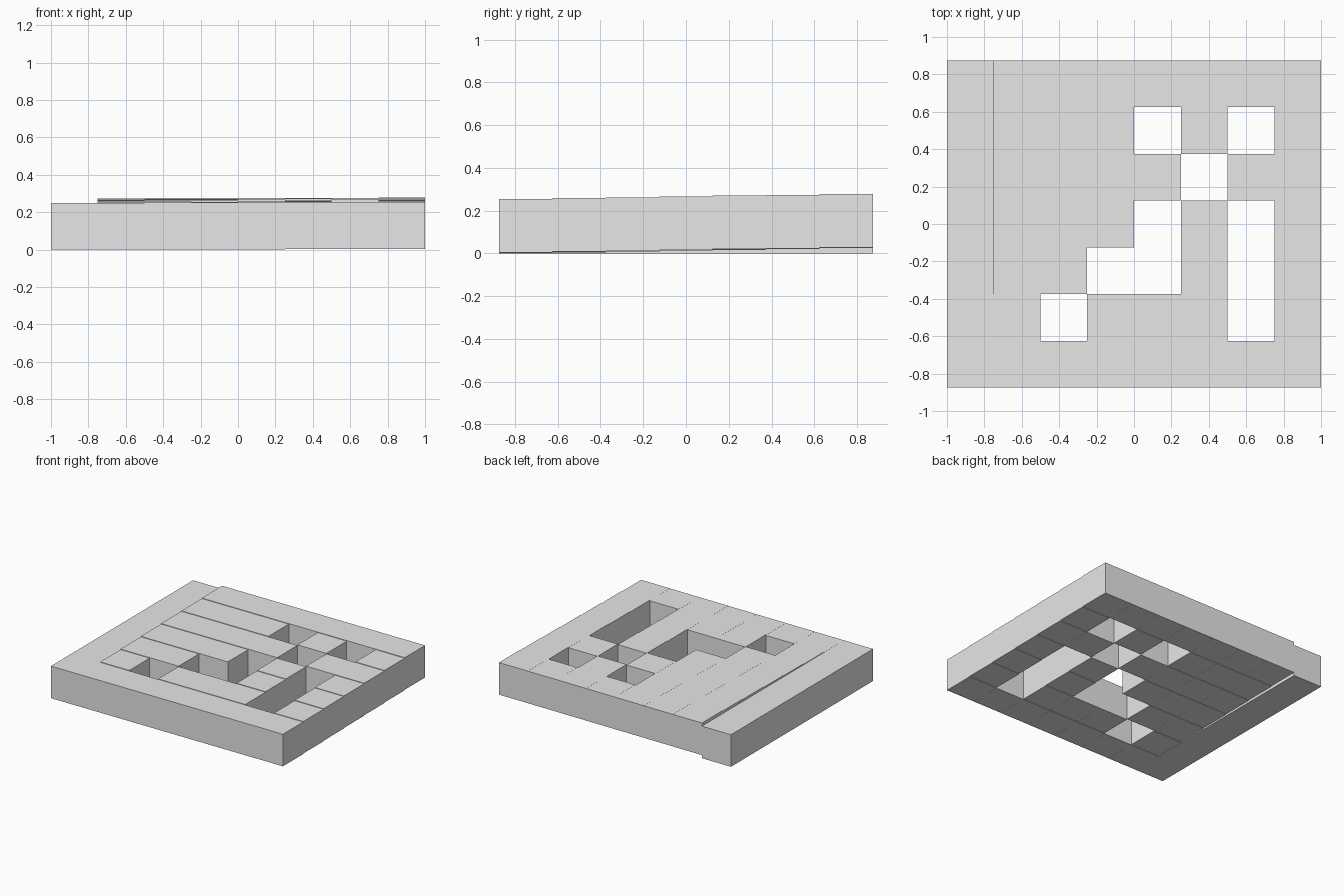
import bpy
import bmesh
from mathutils import Matrix, Vector

cube = bpy.data.objects.get("Cube")
if cube:
    bpy.data.objects.remove(cube, do_unlink=True)

SIZE = 0.25      # side of one tile
LIFT = 0.0005    # tiny rise from each tile to the next

# Tile layout, front row first: "#" is a tile, "." is an opening
LAYOUT = [
    "########",
    "##.###.#",
    "###..#.#",
    "####.#.#",
    "#####.##",
    "####.#.#",
    "########",
]
ROWS, COLS = len(LAYOUT), len(LAYOUT[0])

grey = bpy.data.materials.new("light grey")
grey.use_nodes = True
colour = (0.8, 0.8, 0.8, 1)
grey.diffuse_color = colour
grey.node_tree.nodes["Principled BSDF"].inputs["Base Color"].default_value = colour


def make_row(name, cells):
    """Join a list of (column, row, base height) tiles into one object."""
    bm = bmesh.new()
    for col, row, z in cells:
        centre = Vector((col - (COLS - 1) / 2, row - (ROWS - 1) / 2, 0.5)) * SIZE
        centre.z += z
        bmesh.ops.create_cube(bm, size=SIZE, matrix=Matrix.Translation(centre))
    mesh = bpy.data.meshes.new(name)
    bm.to_mesh(mesh)
    bm.free()
    mesh.materials.append(grey)
    obj = bpy.data.objects.new(name, mesh)
    bpy.context.collection.objects.link(obj)


# Level edge column on the ground
make_row("edge_column", [(0, row, 0) for row in range(ROWS)])

# Rows of tiles, stepping up slightly towards the back
for row, line in enumerate(LAYOUT):
    cells = [(col, row, (row * COLS + col) * LIFT)
             for col in range(1, COLS) if line[col] == "#"]
    make_row(f"tile_row_{row + 1}", cells)
